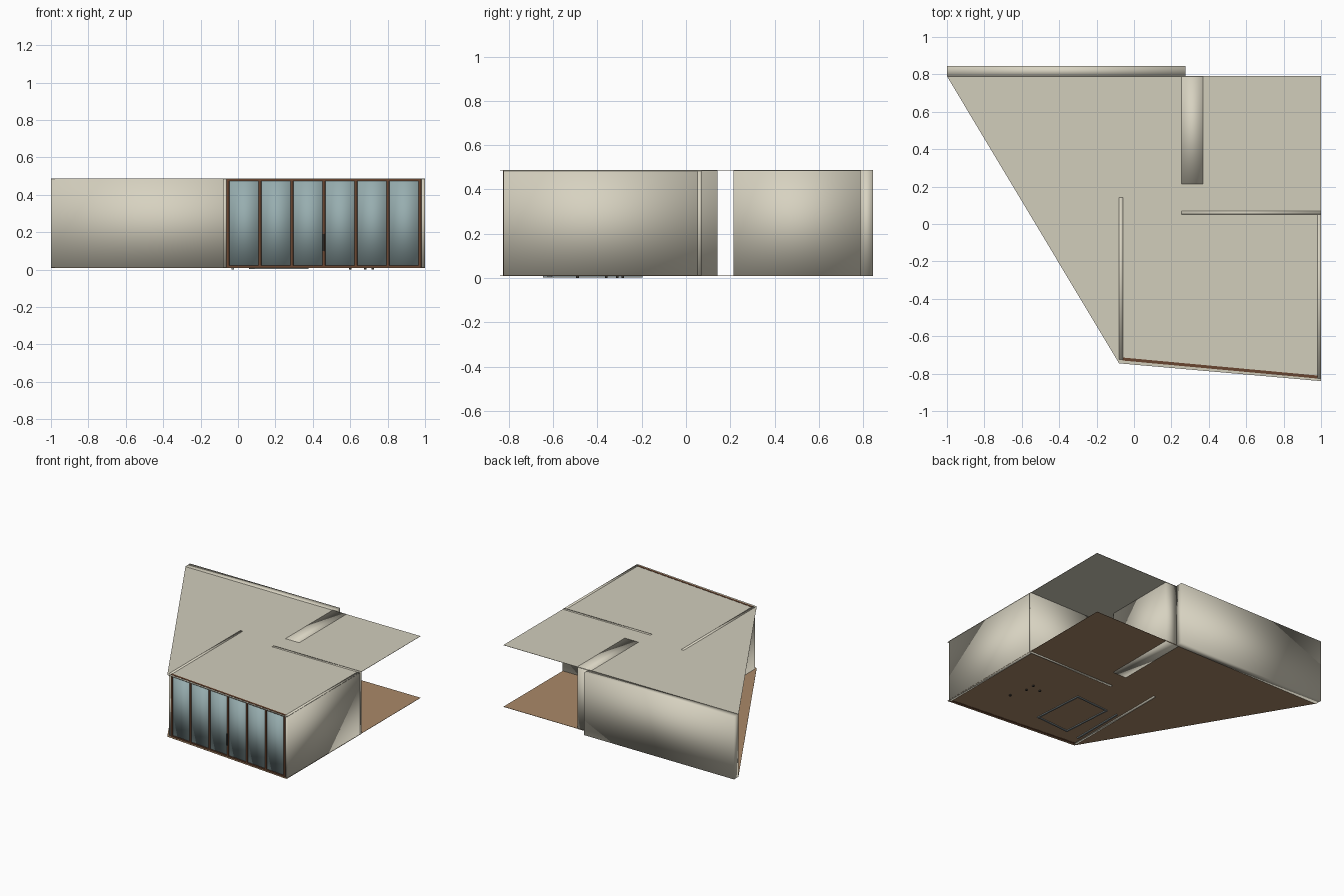
import bpy, bmesh, math
from mathutils import Vector, Matrix

if "Cube" in bpy.data.objects:
    bpy.data.objects.remove(bpy.data.objects["Cube"], do_unlink=True)


def material(name, rgb):
    m = bpy.data.materials.new(name)
    m.use_nodes = True
    m.diffuse_color = (*rgb, 1)
    m.node_tree.nodes["Principled BSDF"].inputs["Base Color"].default_value = (*rgb, 1)
    return m


plaster = material("warm_plaster", (0.68, 0.645, 0.53))
ceiling_paint = material("ceiling_paint", (0.64, 0.61, 0.50))
wood_floor = material("wood_floor", (0.40, 0.25, 0.14))
brown_frame = material("brown_frame", (0.14, 0.06, 0.03))
blue_glass = material("blue_glass", (0.31, 0.42, 0.43))
grey_fabric = material("grey_fabric", (0.25, 0.29, 0.30))
dark_metal = material("dark_metal", (0.04, 0.035, 0.03))


def finish(name, bm, mat, smooth):
    bmesh.ops.recalc_face_normals(bm, faces=bm.faces)
    for f in bm.faces:
        f.smooth = smooth
    mesh = bpy.data.meshes.new(name)
    bm.to_mesh(mesh)
    bm.free()
    mesh.materials.append(mat)
    obj = bpy.data.objects.new(name, mesh)
    bpy.context.collection.objects.link(obj)
    return obj


def box(name, lo, hi, mat, smooth=False, frame=None):
    """Box between two corners, optionally placed in a local frame."""
    lo, hi = Vector(lo), Vector(hi)
    bm = bmesh.new()
    bmesh.ops.create_cube(bm, size=1)
    bmesh.ops.scale(bm, vec=hi - lo, verts=bm.verts)
    bmesh.ops.translate(bm, vec=(lo + hi) / 2, verts=bm.verts)
    if frame:
        bmesh.ops.transform(bm, matrix=frame, verts=bm.verts)
    return finish(name, bm, mat, smooth)


def slab(name, outline, z, thickness, mat):
    bm = bmesh.new()
    face = bm.faces.new([bm.verts.new((x, y, z)) for x, y in outline])
    ext = bmesh.ops.extrude_face_region(bm, geom=[face])
    moved = [v for v in ext["geom"] if isinstance(v, bmesh.types.BMVert)]
    bmesh.ops.translate(bm, vec=(0, 0, thickness), verts=moved)
    return finish(name, bm, mat, False)


def placed(x, y, angle):
    return Matrix.Translation((x, y, 0)) @ Matrix.Rotation(angle, 4, "Z")


BASE, TOP = 0.008, 0.488

# Floor and ceiling share one four-sided plan
plan = [(-1, 0.79), (-0.08, -0.745), (1, -0.84), (1, 0.79)]
slab("floor", plan, 0.01, 0.002, wood_floor)
slab("ceiling", plan, 0.484, 0.002, ceiling_paint)

# Walls, softly shaded across their corners
walls = {
    "left_wall": (-0.08, -0.725, -0.06, 0.142),
    "right_wall": (0.98, -0.825, 1.0, 0.052),
    "partition_wall": (0.255, 0.052, 1.0, 0.07),
    "thick_pier": (0.255, 0.215, 0.37, 0.788),
    "back_wall": (-1.0, 0.788, 0.275, 0.845),
}
for name, (x0, y0, x1, y1) in walls.items():
    box(name, (x0, y0, BASE), (x1, y1, TOP), plaster, smooth=True)

# Glazed front, slightly turned from the x axis
start, end = Vector((-0.06, -0.722)), Vector((0.98, -0.818))
run = end - start
front = placed(start.x, start.y, math.atan2(run.y, run.x))
length, bays, post = run.length, 6, 0.014
for name, z0, z1 in (("sill_rail", BASE, 0.022), ("head_rail", 0.474, TOP)):
    box(name, (0, -0.008, z0), (length, 0.008, z1), brown_frame, frame=front)
pitch = (length - post) / bays
for i in range(bays + 1):
    x = i * pitch
    box(f"mullion_{i}", (x, -0.008, BASE), (x + post, 0.008, TOP), brown_frame, frame=front)
    if i < bays:
        box(f"glass_pane_{i}", (x + post, -0.003, 0.022), (x + pitch, 0.003, 0.474),
            blue_glass, smooth=True, frame=front)

# Door handle on the middle mullion
box("door_handle", (3 * pitch, -0.013, 0.1), (3 * pitch + 0.009, -0.008, 0.19),
    dark_metal, frame=front)

# Rug border showing just through the floor
rug = placed(0.217, -0.412, math.radians(4))
w, d, b = 0.145, 0.205, 0.012
for side in (-1, 1):
    x, y = sorted((side * w, side * (w - b))), sorted((side * d, side * (d - b)))
    box("rug_side", (x[0], -d, 0.003), (x[1], d, 0.016), grey_fabric, frame=rug)
    box("rug_end", (-w, y[0], 0.003), (w, y[1], 0.016), grey_fabric, frame=rug)

# Low plinth along the left wall and small furniture feet
box("plinth", (-0.034, -0.645, 0.002), (-0.022, -0.22, 0.03), grey_fabric)
for x, y in ((0.72, -0.49), (0.68, -0.36), (0.68, -0.285), (0.6, -0.31)):
    box("furniture_foot", (x - 0.006, y - 0.006, 0), (x + 0.006, y + 0.006, 0.03), dark_metal)
